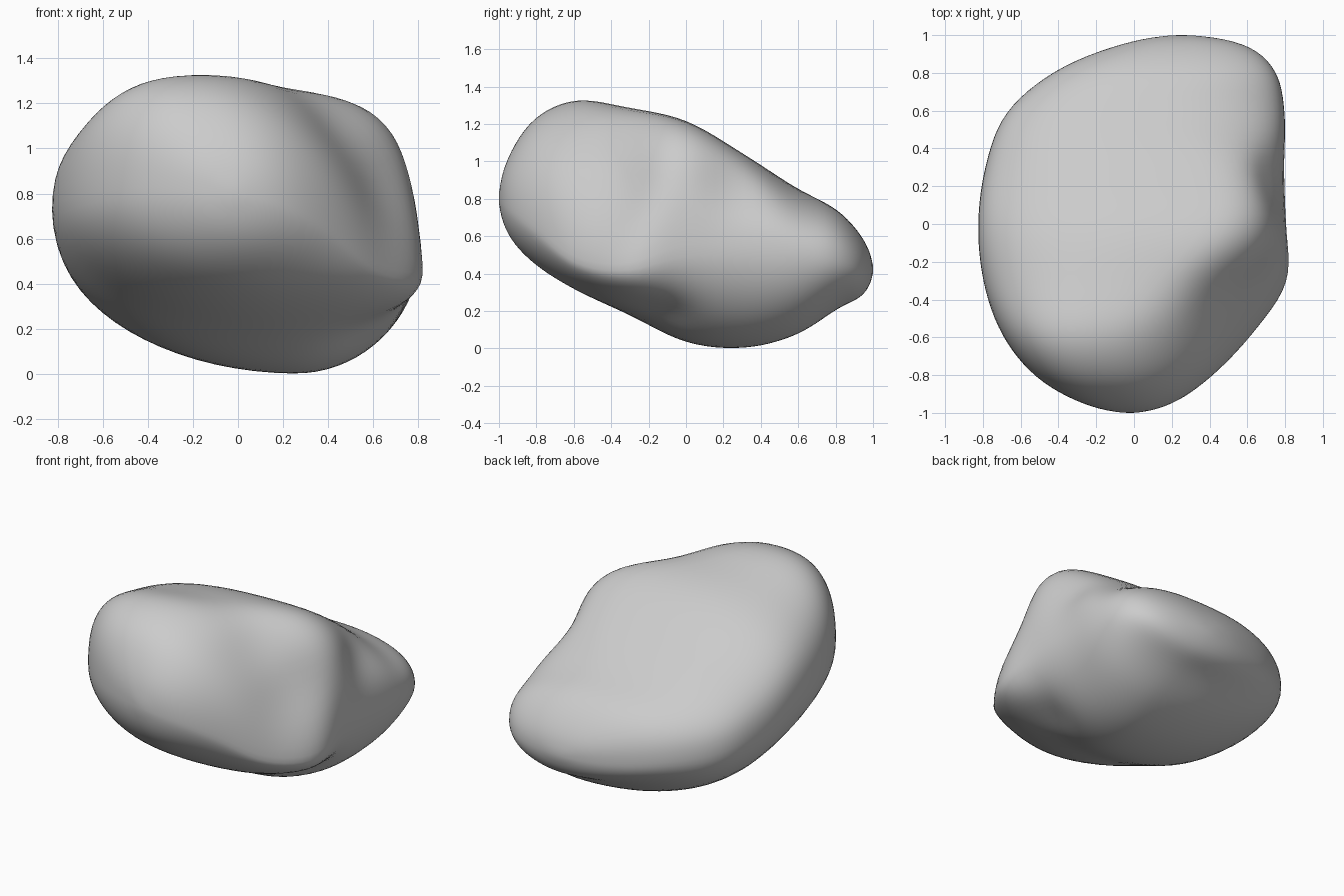
import bpy
import bmesh
import math
from mathutils import Vector

RINGS, SIDES = 60, 72

# Extreme points of each cross-section, from front tip to back tip:
# left (x, z), top (x, z), right (x, z), bottom (x, z), squareness of right shoulder
SECTIONS = [
    (-.02, .80, -.02, .80, -.02, .80, -.02, .80, 2),
    (-.27, .82, -.06, 1.02, .20, .75, 0, .61, 2),
    (-.52, .81, -.15, 1.23, .41, .64, .02, .45, 2),
    (-.70, .78, -.15, 1.33, .63, .46, .10, .31, 2),
    (-.80, .75, .05, 1.29, .82, .43, .15, .18, 2.1),
    (-.83, .72, .30, 1.22, .81, .53, .20, .03, 2.8),
    (-.79, .60, .30, 1.04, .80, .53, .27, 0, 2.6),
    (-.68, .52, .10, .86, .80, .50, .32, .07, 2.3),
    (-.42, .47, .20, .74, .75, .47, .30, .21, 2.3),
    (-.07, .43, .25, .58, .58, .43, .27, .29, 2.2),
    (.25, .42, .25, .42, .25, .42, .25, .42, 2),
]

# Hollows: centre, radius, push
HOLLOWS = [
    (Vector((.42, -.42, 1.08)), .20, Vector((-.04, .03, -.02))),
    (Vector((.66, -.35, .82)), .24, Vector((-.08, .05, -.01))),
    (Vector((.78, .25, .88)), .19, Vector((-.06, 0, -.02))),
    (Vector((.60, -.15, .18)), .18, Vector((-.04, .04, .03))),
]


def section_at(s):
    """Smoothly interpolate the section values at position s."""
    last = len(SECTIONS) - 1
    i = min(int(s), last - 1)
    f = s - i
    b, c = SECTIONS[i], SECTIONS[i + 1]
    a = SECTIONS[i - 1] if i > 0 else [2 * p - q for p, q in zip(b, c)]
    d = SECTIONS[i + 2] if i + 2 <= last else [2 * q - p for p, q in zip(b, c)]
    return [q + f / 2 * (r - p + f * (2 * p - 5 * q + 4 * r - t
                                      + f * (3 * (q - r) + t - p)))
            for p, q, r, t in zip(a, b, c, d)]


def outline_point(values, angle):
    """Point on the rounded outline through the four extreme points."""
    lx, lz, tx, tz, rx, rz, bx, bz, shoulder = values
    c, s = math.cos(angle), math.sin(angle)
    side_x, side_z = (rx, rz) if c >= 0 else (lx, lz)
    cap_x, cap_z = (tx, tz) if s >= 0 else (bx, bz)
    if s < 0:
        power = 2 / 1.95
    else:
        power = 2 / (shoulder if c >= 0 else 2.6)
    u, v = abs(c) ** power, abs(s) ** power
    return cap_x + (side_x - cap_x) * u, side_z + (cap_z - side_z) * v


def hollowed(point):
    offset = Vector()
    for centre, radius, push in HOLLOWS:
        offset += push * math.exp(-((point - centre).length / radius) ** 2)
    return point + offset


cube = bpy.data.objects.get("Cube")
if cube:
    bpy.data.objects.remove(cube, do_unlink=True)

# Stone body lofted from front to back
bm = bmesh.new()
rings = []
for k in range(1, RINGS):
    t = k / RINGS
    values = section_at(t * (len(SECTIONS) - 1))
    y = -math.cos(math.pi * t)
    ring = []
    for j in range(SIDES):
        x, z = outline_point(values, math.tau * j / SIDES)
        ring.append(bm.verts.new(hollowed(Vector((x, y, z)))))
    rings.append(ring)

for ring_a, ring_b in zip(rings, rings[1:]):
    for j in range(SIDES):
        n = (j + 1) % SIDES
        bm.faces.new((ring_a[j], ring_a[n], ring_b[n], ring_b[j]))

# Rounded tips
for ring, values, y in ((rings[0], SECTIONS[0], -1), (rings[-1], SECTIONS[-1], 1)):
    tip = bm.verts.new((values[0], y, values[1]))
    for j in range(SIDES):
        bm.faces.new((ring[j], ring[(j + 1) % SIDES], tip))

# Soften the seams between the outline quarters, leaving the tips in place
body = [v for ring in rings[1:-1] for v in ring]
for _ in range(5):
    bmesh.ops.smooth_vert(bm, verts=body, factor=.5,
                          use_axis_x=True, use_axis_y=True, use_axis_z=True)
bmesh.ops.recalc_face_normals(bm, faces=bm.faces)
for face in bm.faces:
    face.smooth = True

mesh = bpy.data.meshes.new("stone")
bm.to_mesh(mesh)
bm.free()
stone = bpy.data.objects.new("stone", mesh)
bpy.context.collection.objects.link(stone)

# Plain grey stone
grey = bpy.data.materials.new("stone_grey")
grey.use_nodes = True
colour = (.6, .6, .6, 1)
grey.diffuse_color = colour
grey.node_tree.nodes["Principled BSDF"].inputs["Base Color"].default_value = colour
mesh.materials.append(grey)
